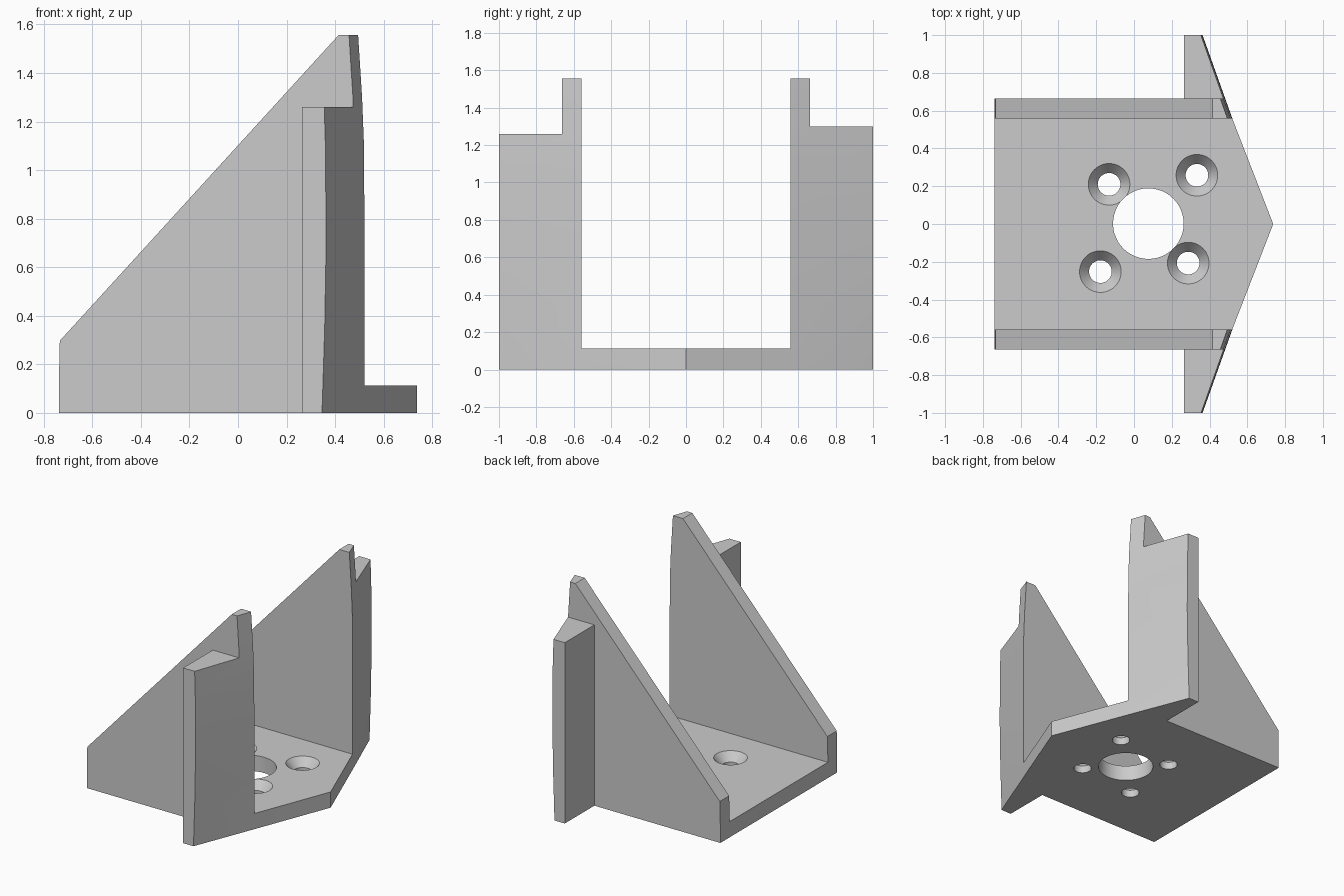
import bpy
import bmesh
from math import pi
from mathutils import Matrix, Vector

if "Cube" in bpy.data.objects:
    bpy.data.objects.remove(bpy.data.objects["Cube"], do_unlink=True)

grey = bpy.data.materials.new("plain grey")
grey.use_nodes = True
grey.diffuse_color = (0.6, 0.6, 0.6, 1)
grey.node_tree.nodes["Principled BSDF"].inputs["Base Color"].default_value = (0.6, 0.6, 0.6, 1)

WALL_IN, WALL_OUT, PLATE_TOP = 0.558, 0.664, 0.113


def make_object(name, bm):
    bmesh.ops.recalc_face_normals(bm, faces=bm.faces)
    mesh = bpy.data.meshes.new(name)
    bm.to_mesh(mesh)
    bm.free()
    mesh.materials.append(grey)
    obj = bpy.data.objects.new(name, mesh)
    bpy.context.collection.objects.link(obj)
    return obj


def prism(name, points, direction):
    """Extrude a closed outline along a direction."""
    bm = bmesh.new()
    face = bm.faces.new([bm.verts.new(p) for p in points])
    moved = bmesh.ops.extrude_face_region(bm, geom=[face])["geom"]
    bmesh.ops.translate(bm, vec=Vector(direction),
                        verts=[v for v in moved if isinstance(v, bmesh.types.BMVert)])
    return make_object(name, bm)


def slab(name, x0, x1, y0, y1, z0, z1):
    outline = [(x0, y0, z0), (x1, y0, z0), (x1, y1, z0), (x0, y1, z0)]
    return prism(name, outline, (0, 0, z1 - z0))


def cone(name, x, y, r_low, r_high, z0, z1):
    bm = bmesh.new()
    bmesh.ops.create_cone(bm, cap_ends=True, segments=48, radius1=r_low, radius2=r_high,
                          depth=z1 - z0, matrix=Matrix.Translation((x, y, (z0 + z1) / 2)))
    return make_object(name, bm)


def combine(target, other, operation):
    """Apply one boolean and discard the helper."""
    mod = target.modifiers.new("combine", "BOOLEAN")
    mod.operation, mod.object, mod.solver = operation, other, "EXACT"
    graph = bpy.context.evaluated_depsgraph_get()
    result = bpy.data.meshes.new_from_object(target.evaluated_get(graph))
    target.modifiers.clear()
    target.data = result
    bpy.data.objects.remove(other, do_unlink=True)


# Base plate, oversized at the front until it is trimmed
bracket = slab("motor_bracket", -0.738, 1, -0.6, 0.6, -0.1, PLATE_TOP)

# Sloping side walls and the wings outside them
profile = [(-0.738, -0.1), (-0.738, 0.11), (-0.734, 0.297), (0.415, 1.557), (1, 1.557), (1, -0.1)]
for side, wing_top in ((-1, 1.26), (1, 1.3)):
    wall = prism("side_wall", [(x, side * WALL_IN, z) for x, z in profile],
                 (0, side * (WALL_OUT - WALL_IN), 0))
    combine(bracket, wall, "UNION")
    inner, outer = sorted((side * 0.62, side * 1.2))
    wing = slab("wing", 0.264, 1, inner, outer, -0.1, wing_top)
    combine(bracket, wing, "UNION")

# Trim to the pointed, gently bowed front: height, then x at tip, wall and wing end
levels = [(0, 0.737, 0.52, 0.346), (0.35, 0.737, 0.521, 0.357), (0.7, 0.737, 0.521, 0.363),
          (1.1, 0.73, 0.519, 0.36), (1.3, 0.72, 0.511, 0.354), (1.6, 0.7, 0.492, 0.34)]
bm = bmesh.new()
rings = []
for z, tip, mid, end in levels:
    outline = [(-1, -1), (end, -1), (mid, -WALL_IN), (tip, 0), (mid, WALL_IN), (end, 1), (-1, 1)]
    rings.append([bm.verts.new((x, y, z)) for x, y in outline])
for low, high in zip(rings, rings[1:]):
    for i in range(len(low)):
        j = (i + 1) % len(low)
        bm.faces.new((low[i], low[j], high[j], high[i]))
bm.faces.new(rings[0])
bm.faces.new(rings[-1])
bmesh.ops.triangulate(bm, faces=bm.faces)
combine(bracket, make_object("front_envelope", bm), "INTERSECT")

# Central bore and four countersunk screw holes
combine(bracket, cone("bore", 0.076, 0.002, 0.187, 0.187, -0.1, 0.3), "DIFFERENCE")
for x, y in ((-0.132, 0.21), (0.333, 0.258), (-0.178, -0.252), (0.287, -0.207)):
    combine(bracket, cone("screw_hole", x, y, 0.06, 0.06, -0.1, 0.3), "DIFFERENCE")
    combine(bracket, cone("countersink", x, y, 0.05, 0.111, 0.042, PLATE_TOP + 0.001), "DIFFERENCE")

bpy.context.view_layer.objects.active = bracket
bracket.select_set(True)
bpy.ops.object.shade_smooth_by_angle(angle=pi / 9)
